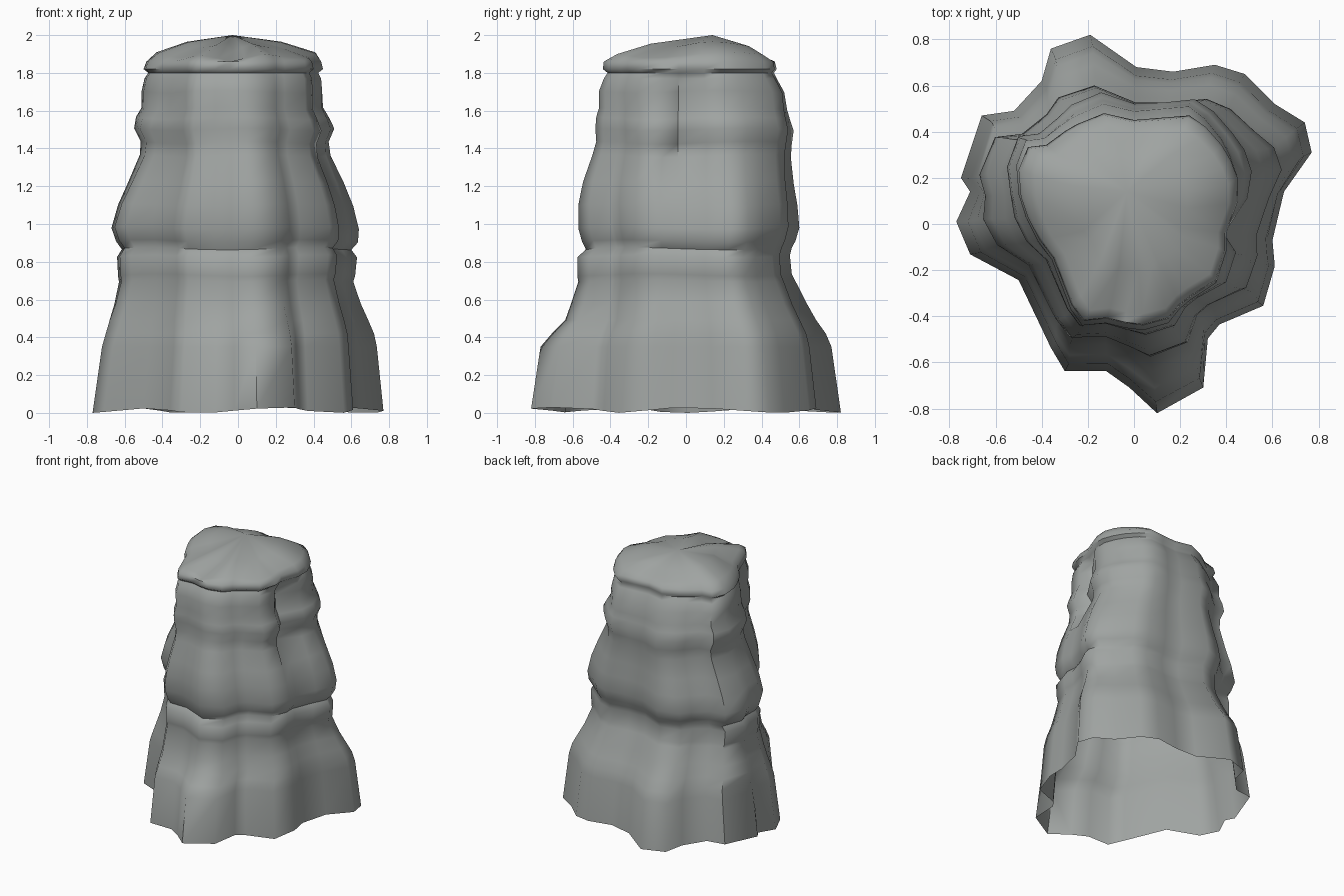
import bpy, bmesh, math

# Matching footprints: the spread-out foot and the narrower neck under the cap
FOOT = [(.10, -.81), (.30, -.70), (.32, -.49), (.37, -.43), (.56, -.35), (.61, -.18),
        (.60, -.07), (.65, .14), (.77, .31), (.74, .44), (.61, .52), (.48, .65),
        (.35, .69), (.17, .66), (.01, .68), (-.19, .82), (-.36, .76), (-.40, .62),
        (-.52, .49), (-.66, .47), (-.75, .20), (-.71, .14), (-.77, .01), (-.71, -.13),
        (-.50, -.24), (-.36, -.53), (-.30, -.63), (-.12, -.63), (-.02, -.70)]
NECK = [(.04, -.45), (.15, -.42), (.20, -.36), (.25, -.32), (.36, -.25), (.40, -.12),
        (.40, -.04), (.45, .10), (.45, .20), (.42, .28), (.38, .35), (.31, .43),
        (.24, .48), (.12, .47), (0, .46), (-.13, .49), (-.25, .44), (-.30, .41),
        (-.38, .35), (-.46, .34), (-.50, .24), (-.49, .12), (-.46, .03), (-.41, -.07),
        (-.35, -.15), (-.27, -.36), (-.22, -.43), (-.12, -.42), (-.04, -.44)]

# Strata: height, blend foot->neck, reach to left, right, front, back
LEVELS = [(.00, 0, .77, .77, .82, .82), (.35, .08, .72, .735, .77, .77),
          (.42, .2, .70, .72, .71, .74), (.49, .34, .68, .69, .64, .69),
          (.58, .44, .655, .65, .61, .635), (.70, .54, .63, .61, .57, .575),
          (.73, .55, .635, .62, .575, .56), (.83, .55, .64, .63, .575, .55),
          (.87, .58, .615, .60, .53, .56), (.91, .58, .645, .635, .55, .58),
          (.98, .58, .67, .64, .57, .60), (1.10, .63, .635, .61, .57, .59),
          (1.22, .7, .58, .56, .545, .57), (1.36, .8, .52, .49, .495, .555),
          (1.43, .85, .515, .48, .475, .56), (1.50, .85, .55, .51, .48, .57),
          (1.56, .9, .54, .48, .475, .55), (1.61, .95, .51, .45, .46, .535),
          (1.70, 1, .51, .445, .46, .52), (1.77, 1, .495, .44, .435, .48)]
CAP = [(1.80, 1, .475, .425, .415, .465), (1.82, 1, .50, .45, .44, .48),
       (1.86, 1, .485, .44, .435, .47), (1.91, 1, .43, .41, .39, .42),
       (1.965, 1, .27, .23, .20, .34)]


def ring(z, t, left, right, front, back):
    pts = [(a[0] + (b[0] - a[0]) * t, a[1] + (b[1] - a[1]) * t) for a, b in zip(FOOT, NECK)]
    xs, ys = [p[0] for p in pts], [p[1] for p in pts]
    out = []
    for i, (x, y) in enumerate(pts):
        x *= right / max(xs) if x > 0 else left / -min(xs)
        y *= back / max(ys) if y > 0 else front / -min(ys)
        a = math.atan2(y, x)
        dz = 0
        if z == 0:                                   # ragged lower edge
            dz = .015 + .015 * math.sin(5 * a + 1.5)
        elif .5 < z < 1.75:                          # bedding waviness
            dz = .007 * math.sin(3 * a + z * 4)
        elif z > 1.88:                               # gullies on the cap
            dz = -.016 * (1 + math.sin(3 * a + 3.1))
            dz -= .05 * math.exp(-((a + 1.65) / .25) ** 2)
        if i == 6 and 1.35 < z < 1.8:                # crevice and notch, right side
            x -= .09 if z < 1.45 else .05
        out.append((x, y, z + dz))
    return out


def stack(bm, rings):
    loops = [[bm.verts.new(p) for p in r] for r in rings]
    n = len(FOOT)
    for lo, hi in zip(loops, loops[1:]):
        for i in range(n):
            j = (i + 1) % n
            bm.faces.new((lo[i], lo[j], hi[j], hi[i]))
    return loops


# Rock pillar: open underneath, layered sides, low pointed cap
bm = bmesh.new()
loops = stack(bm, [ring(*lv) for lv in LEVELS + CAP])
peak = bm.verts.new((-.03, .14, 2.0))
last = loops[-1]
for i in range(len(last)):
    bm.faces.new((last[i], last[(i + 1) % len(last)], peak))
bm.normal_update()
mesh = bpy.data.meshes.new("rock_pillar")
bm.to_mesh(mesh)
bm.free()
rock = bpy.data.objects.new("rock_pillar", mesh)
bpy.context.collection.objects.link(rock)

# Dark grey-green stone
stone = bpy.data.materials.new("stone")
stone.diffuse_color = (.35, .37, .36, 1)
mesh.materials.append(stone)

bpy.context.view_layer.objects.active = rock
rock.select_set(True)
bpy.ops.object.shade_smooth_by_angle(angle=math.radians(60))
